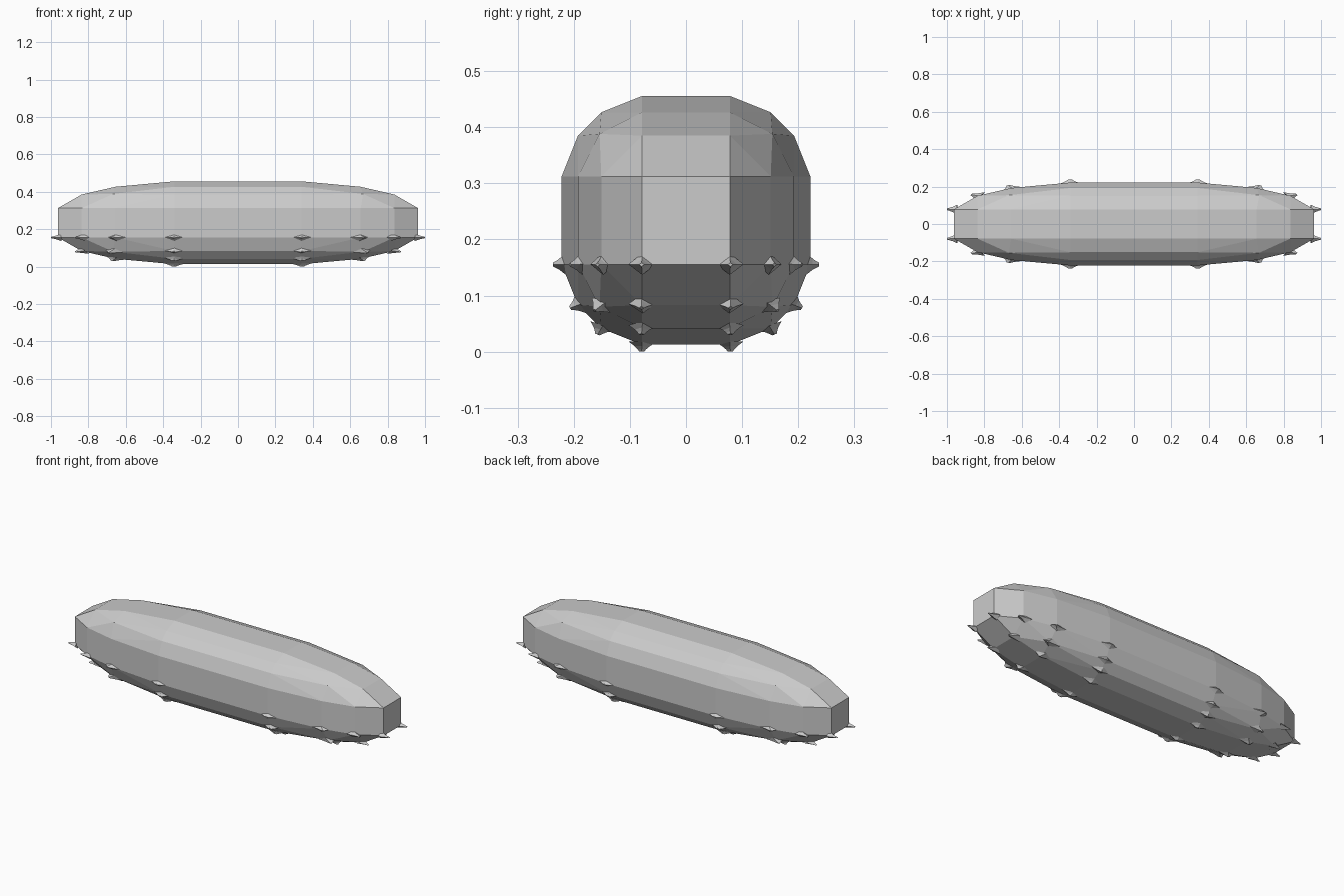
import bpy, bmesh
from itertools import product, permutations
from mathutils import Vector

if "Cube" in bpy.data.objects:
    bpy.data.objects.remove(bpy.data.objects["Cube"])

STRETCH = 4.344            # length of the body relative to its width
CENTRE = Vector((0, 0, 0.234))
A, B, C, D = 0.0784, 0.151, 0.1925, 0.2216
SPIKE_SCALE = Vector((3.1, 1.3, 1.0))
SPIKE_PROFILE = [(-0.005, 0.019), (0.003, 0.010), (0.008, 0.006), (0.012, 0.0035)]


def finish(bm, name):
    bmesh.ops.recalc_face_normals(bm, faces=bm.faces)
    mesh = bpy.data.meshes.new(name)
    bm.to_mesh(mesh)
    bm.free()
    obj = bpy.data.objects.new(name, mesh)
    bpy.context.collection.objects.link(obj)
    return obj


def place(p):
    return Vector((p.x * STRETCH, p.y, p.z)) + CENTRE


# Corner points of a rounded box, mirrored into all eight octants
corner = set(permutations((D, A, A))) | set(permutations((C, B, A))) | {(0.154,) * 3}
points = [Vector((x * sx, y * sy, z * sz))
          for x, y, z in sorted(corner)
          for sx, sy, sz in product((-1, 1), repeat=3)]

# Body: faceted hull, stretched along x
bm = bmesh.new()
for p in points:
    bm.verts.new(place(p))
res = bmesh.ops.convex_hull(bm, input=bm.verts)
bmesh.ops.dissolve_limit(bm, angle_limit=0.01, verts=bm.verts, edges=bm.edges)
finish(bm, "body")

# Spikes: small concave four-sided studs on every lower corner point
bm = bmesh.new()
for p in points:
    if p.z > 0:
        continue
    n = Vector([c ** 3 for c in p]).normalized()
    ref = Vector((1, 0, 0)) if abs(n.x) < 0.8 else Vector((0, 0, 1))
    u = (ref - n * ref.dot(n)).normalized()
    v = n.cross(u)
    base = place(p)
    rings = []
    for h, r in SPIKE_PROFILE:
        rings.append([bm.verts.new(base + (n * h + d * r) * SPIKE_SCALE)
                      for d in (u, v, -u, -v)])
    for lo, hi in zip(rings, rings[1:]):
        for i in range(4):
            j = (i + 1) % 4
            bm.faces.new((lo[i], lo[j], hi[j], hi[i]))
    bm.faces.new(rings[-1])
    bm.faces.new(rings[0][::-1])
finish(bm, "underside_spikes")
